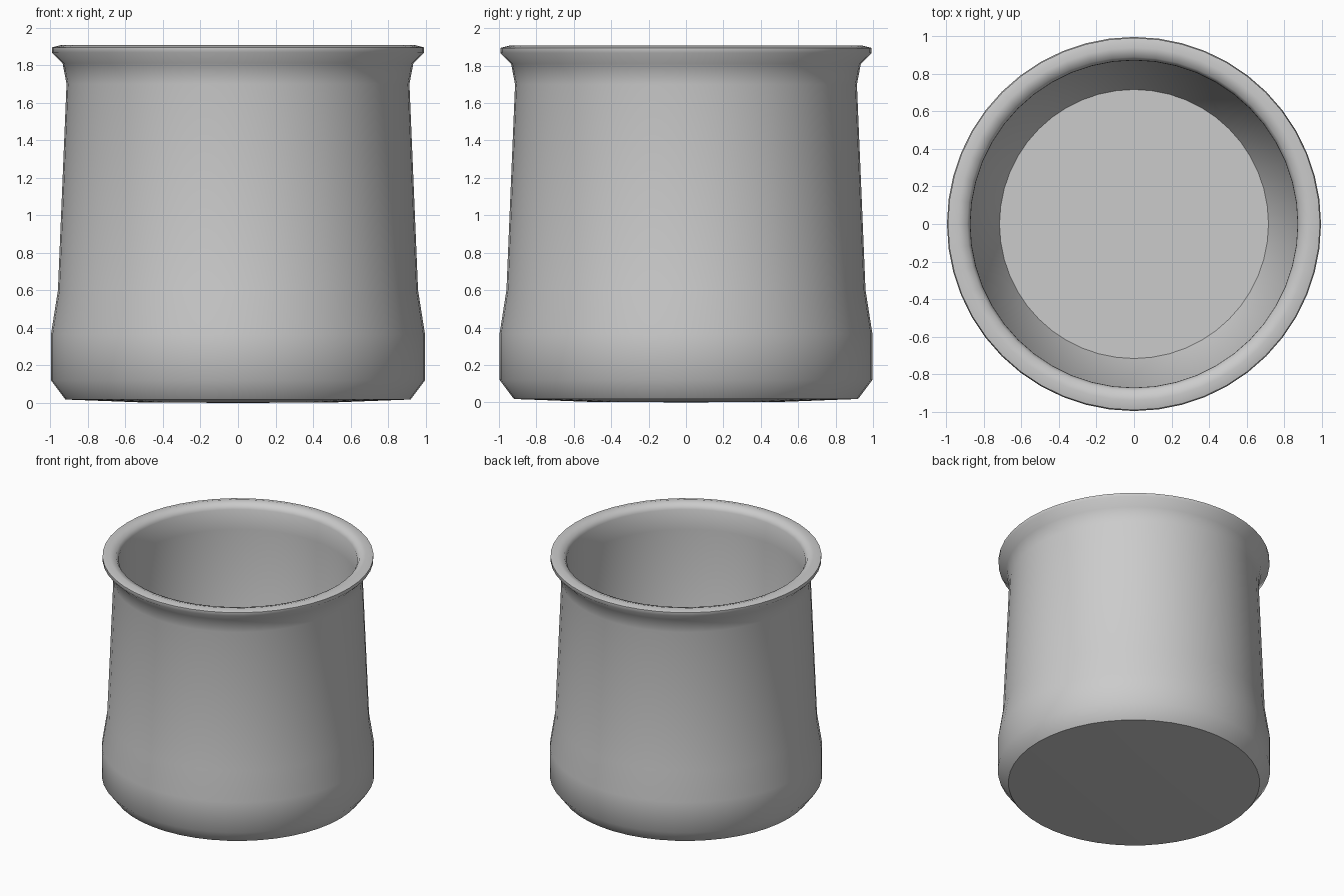
import bpy, bmesh, math

if "Cube" in bpy.data.objects:
    bpy.data.objects.remove(bpy.data.objects["Cube"])

SIDES = 48
# Profile as (radius, height): bottom, outside wall, lip, inside wall, floor
PROFILE = [
    (0.0, 0.0), (0.50, 0.002), (0.92, 0.018),
    (0.997, 0.12), (0.997, 0.365), (0.96, 0.60), (0.914, 1.70),
    (0.935, 1.81), (0.992, 1.868), (0.992, 1.895), (0.94, 1.908),
    (0.89, 1.892), (0.873, 1.86), (0.872, 1.70),
    (0.872, 0.40), (0.717, 0.08), (0.0, 0.08),
]
CRISP = [(0.92, 0.018), (0.992, 1.895), (0.717, 0.08)]  # hard rings

bm = bmesh.new()
verts = [bm.verts.new((r, 0, z)) for r, z in PROFILE]
edges = [bm.edges.new(pair) for pair in zip(verts, verts[1:])]
bmesh.ops.spin(bm, geom=verts + edges, cent=(0, 0, 0), axis=(0, 0, 1),
               angle=math.tau, steps=SIDES)
bmesh.ops.remove_doubles(bm, verts=bm.verts, dist=0.0005)
bmesh.ops.dissolve_degenerate(bm, edges=bm.edges, dist=0.0001)
bmesh.ops.recalc_face_normals(bm, faces=bm.faces)


def on_ring(v, ring):
    return abs(math.hypot(v.co.x, v.co.y) - ring[0]) < 0.002 and abs(v.co.z - ring[1]) < 0.002


# Smooth walls, crisp rings at base, lip and floor
for f in bm.faces:
    f.smooth = True
for e in bm.edges:
    e.smooth = not any(all(on_ring(v, ring) for v in e.verts) for ring in CRISP)

mesh = bpy.data.meshes.new("jar")
bm.to_mesh(mesh)
bm.free()
mesh.update()
jar = bpy.data.objects.new("jar", mesh)
bpy.context.collection.objects.link(jar)

# One grey for the whole jar
grey = bpy.data.materials.new("light grey")
grey.diffuse_color = (0.6, 0.6, 0.6, 1)
grey.use_nodes = True
grey.node_tree.nodes["Principled BSDF"].inputs["Base Color"].default_value = grey.diffuse_color
mesh.materials.append(grey)
